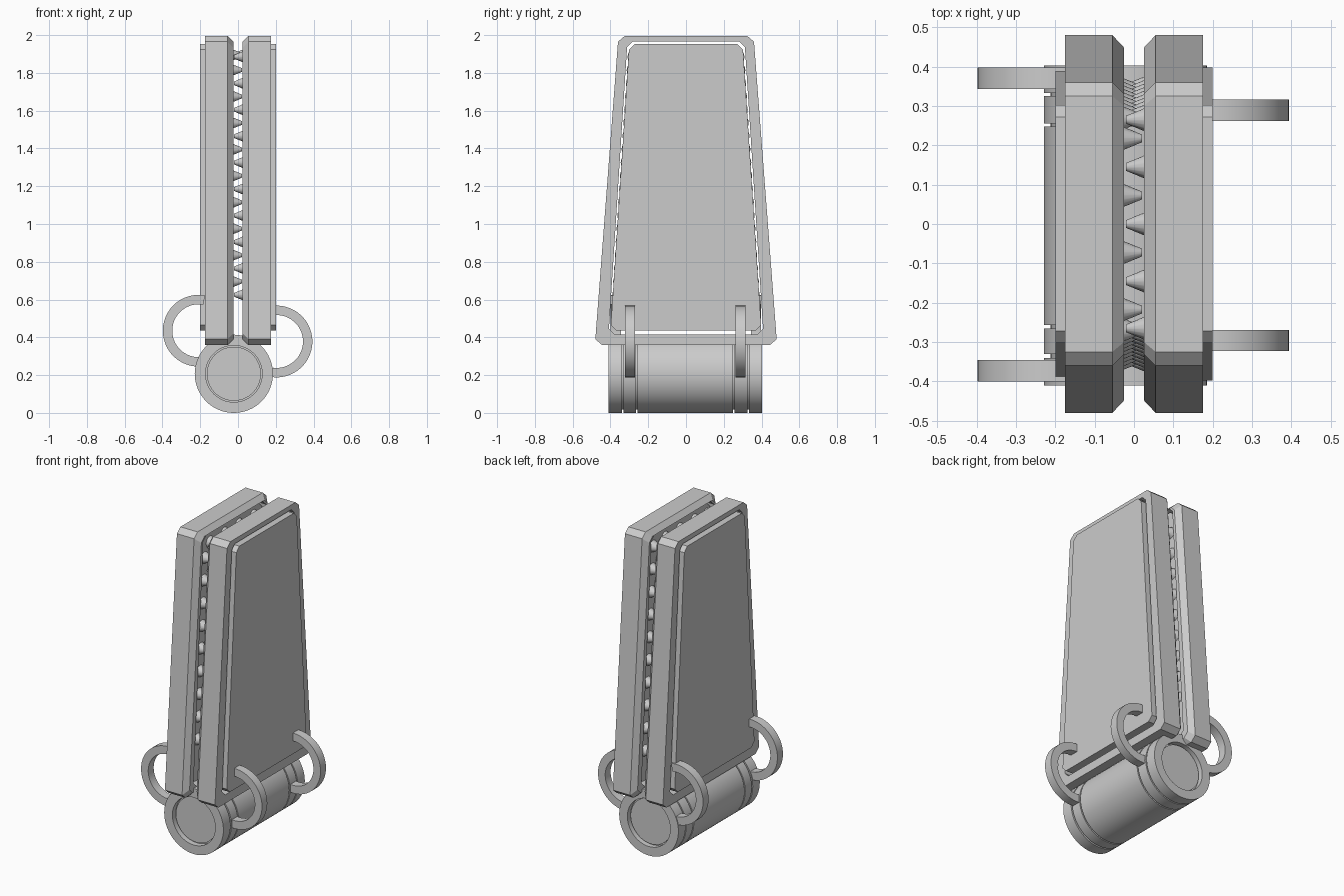
import bpy, bmesh
from math import cos, sin, pi, radians
from mathutils import Matrix, Vector

if "Cube" in bpy.data.objects:
    bpy.data.objects.remove(bpy.data.objects["Cube"])


def finish(bm, name, smooth=False):
    bmesh.ops.recalc_face_normals(bm, faces=bm.faces)
    me = bpy.data.meshes.new(name)
    bm.to_mesh(me)
    bm.free()
    ob = bpy.data.objects.new(name, me)
    bpy.context.collection.objects.link(ob)
    if smooth:
        bpy.context.view_layer.objects.active = ob
        ob.select_set(True)
        bpy.ops.object.shade_smooth_by_angle(angle=radians(30))
        ob.select_set(False)
    return ob


def outline(x, zb, wb, zt, wt, cy, cz):
    """Chamfered trapezoid in the YZ plane at the given x."""
    half = [(wb - cy, zb), (wb, zb + cz), (wt, zt - cz), (wt - cy, zt)]
    pts = half + [(-y, z) for y, z in reversed(half)]
    return [(x, y, z) for y, z in pts]


def loft(bm, loops, closed=False, caps=False):
    rings = [[bm.verts.new(p) for p in lp] for lp in loops]
    n = len(rings[0])
    pairs = list(zip(rings, rings[1:]))
    if closed:
        pairs.append((rings[-1], rings[0]))
    for a, b in pairs:
        for i in range(n):
            j = (i + 1) % n
            bm.faces.new((a[i], a[j], b[j], b[i]))
    if caps:
        bm.faces.new(rings[0])
        bm.faces.new(rings[-1])


OUTER = (0.365, 0.48, 2.0, 0.36, 0.035, 0.03)
BEVEL = (0.395, 0.448, 1.97, 0.33, 0.03, 0.03)
INNER = (0.42, 0.408, 1.97, 0.312, 0.03, 0.03)
PANEL = (0.44, 0.398, 1.958, 0.302, 0.03, 0.03)


def tooth(bm, s, y, z):
    """Cone growing from one jaw towards the other."""
    rot = Matrix.Rotation(-s * pi / 2, 4, 'Y')
    bmesh.ops.create_cone(bm, cap_ends=True, segments=16, radius1=0.045,
                          radius2=0.010, depth=0.085,
                          matrix=Matrix.Translation((s * 0.0225, y, z)) @ rot)


for s, side in ((-1, "left"), (1, "right")):
    # jaw frame, bevelled on the inside edge
    bm = bmesh.new()
    loft(bm, [outline(s * 0.175, *OUTER), outline(s * 0.055, *OUTER),
              outline(s * 0.025, *BEVEL), outline(s * 0.025, *INNER),
              outline(s * 0.175, *INNER)], closed=True)
    finish(bm, side + "_jaw_frame")

    # jaw panel inside the frame
    bm = bmesh.new()
    loft(bm, [outline(s * 0.2, *PANEL), outline(s * 0.045, *PANEL)], caps=True)
    finish(bm, side + "_jaw_panel")

    # teeth down both sides and across the top, staggered between jaws
    bm = bmesh.new()
    shift = 0.07 if s < 0 else 0
    for i in range(10):
        z = 1.89 - shift - i * 0.14
        if z < 0.56:
            break
        y = 0.265 + (1.89 - z) * 0.064
        tooth(bm, s, y, z)
        tooth(bm, s, -y, z)
    for i in range(3 if s > 0 else 4):
        tooth(bm, s, (i - (1 if s > 0 else 1.5)) * 0.145, 1.9)
    finish(bm, side + "_teeth", True)

# hinge barrel: lathed around the y axis, with grooves and recessed ends
R, G, N = 0.207, 0.19, 64
prof = [(0.143, -0.385), (0.143, -0.375), (0.15, -0.375), (0.15, -0.41)]
for a, b in ((-0.41, -0.34), (-0.33, -0.265), (-0.257, 0.248),
             (0.256, 0.325), (0.333, 0.403)):
    if a > -0.41:
        prof.append((G, a))
    prof += [(R, a), (R, b)]
    if b < 0.4:
        prof.append((G, b))
prof += [(0.15, 0.403), (0.15, 0.37), (0.143, 0.37), (0.143, 0.38)]
bm = bmesh.new()
loft(bm, [[(-0.022 + r * cos(2 * pi * i / N), y, 0.212 + r * sin(2 * pi * i / N))
           for i in range(N)] for r, y in prof], caps=True)
finish(bm, "hinge_barrel", True)


def ring(name, cx, cz, y0, y1, a0, a1, ro=0.19, ri=0.14, n=32):
    """Open C-shaped ring with a rectangular section."""
    bm = bmesh.new()
    loops = []
    for i in range(n + 1):
        a = radians(a0 + (a1 - a0) * i / n)
        loops.append([(cx + r * cos(a), y, cz + r * sin(a))
                      for r, y in ((ri, y0), (ro, y0), (ro, y1), (ri, y1))])
    loft(bm, loops, caps=True)
    finish(bm, name, True)


# pull rings on both sides
for k, (y0, y1) in enumerate(((-0.4, -0.345), (0.343, 0.398))):
    ring(f"left_ring_{k + 1}", -0.208, 0.44, y0, y1, 80, 275)
for k, (y0, y1) in enumerate(((-0.323, -0.27), (0.262, 0.316))):
    ring(f"right_ring_{k + 1}", 0.204, 0.383, y0, y1, -98, 98)

# stand the model on the ground
for ob in bpy.data.objects:
    ob.location.z -= 0.005
